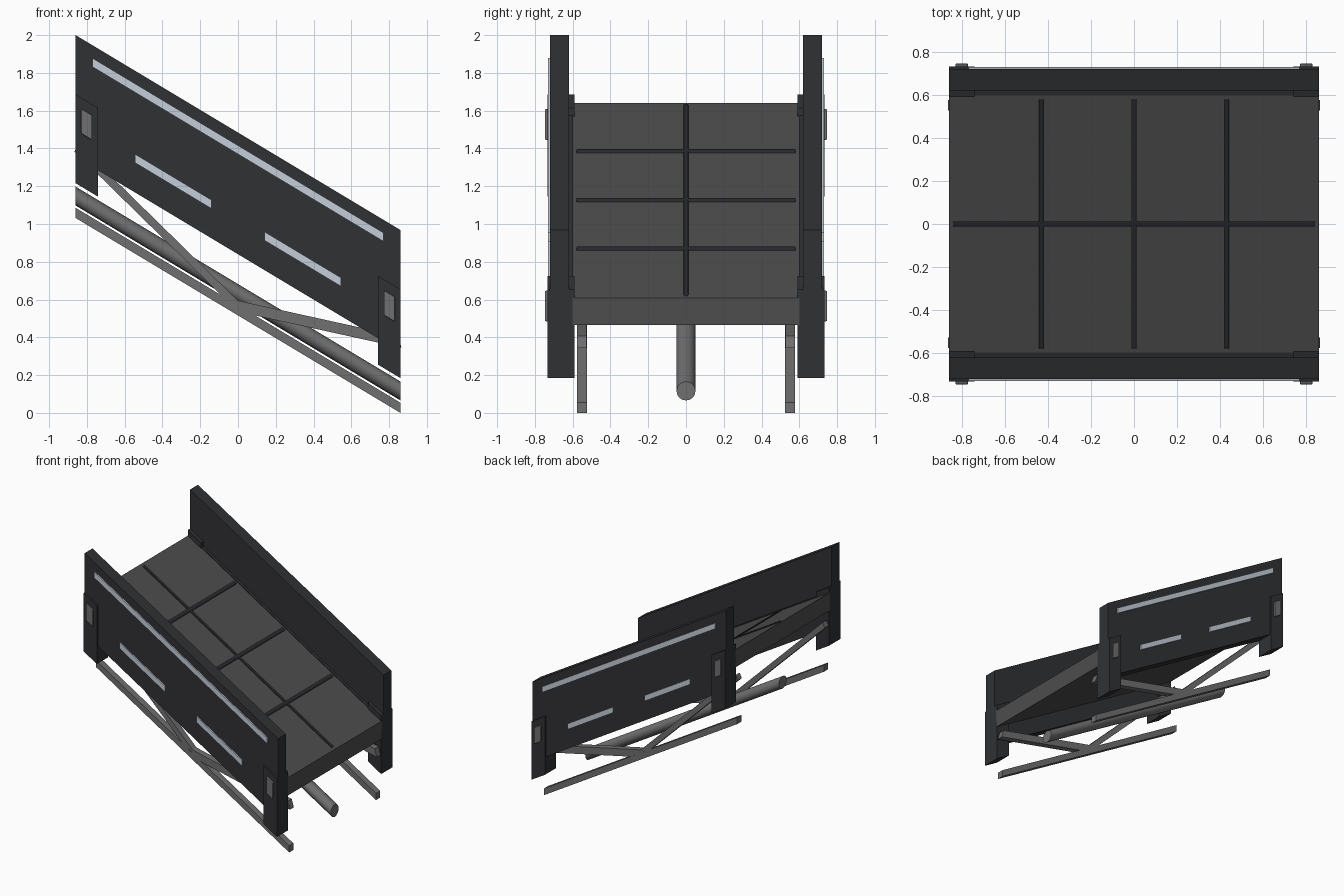
import bpy, bmesh, math
from mathutils import Matrix, Vector

if "Cube" in bpy.data.objects:
    bpy.data.objects.remove(bpy.data.objects["Cube"])

SLOPE = -0.6
# Everything is built level, then sheared down the slope along x
SHEAR = Matrix(((1, 0, 0, 0), (0, 1, 0, 0), (SLOPE, 0, 1, 0), (0, 0, 0, 1)))


def material(name, r, g, b):
    m = bpy.data.materials.new(name)
    m.diffuse_color = (r, g, b, 1)
    m.use_nodes = True
    m.node_tree.nodes["Principled BSDF"].inputs["Base Color"].default_value = m.diffuse_color
    return m


DARK = material("dark_panel", 0.03, 0.031, 0.034)
DECK = material("deck_grey", 0.075, 0.075, 0.077)
METAL = material("metal_grey", 0.16, 0.16, 0.16)
SEAM = material("seam_dark", 0.022, 0.023, 0.027)
LIGHT = material("light_strip", 0.55, 0.61, 0.69)


def finish(name, bm, mat):
    bmesh.ops.transform(bm, matrix=SHEAR, verts=bm.verts)
    bmesh.ops.recalc_face_normals(bm, faces=bm.faces)
    me = bpy.data.meshes.new(name)
    bm.to_mesh(me)
    bm.free()
    me.materials.append(mat)
    ob = bpy.data.objects.new(name, me)
    bpy.context.collection.objects.link(ob)
    return ob


def box(name, xs, ys, zs, mat, bevel=0.0):
    bm = bmesh.new()
    bmesh.ops.create_cube(bm, size=1)
    for v in bm.verts:
        v.co = Vector([(a + b) / 2 + c * (b - a) for (a, b), c in zip((xs, ys, zs), v.co)])
    if bevel:
        bmesh.ops.bevel(bm, geom=bm.edges[:], offset=bevel, segments=2,
                        profile=0.5, affect='EDGES')
    return finish(name, bm, mat)


def span(side, a, b):
    return tuple(sorted((side * a, side * b)))


# Walking deck with raised seams
box("deck", (-0.86, 0.86), (-0.6, 0.6), (0.98, 1.124), DECK)
box("long_seam", (-0.84, 0.84), (-0.012, 0.012), (1.116, 1.134), SEAM, 0.005)
for i, x in enumerate((-0.43, 0, 0.43)):
    box(f"cross_seam_{i + 1}", (x - 0.012, x + 0.012), (-0.58, 0.58),
        (1.116, 1.134), SEAM, 0.005)

for s, side in ((-1, "front"), (1, "back")):
    # Side wall and the skirt beneath it
    box(f"{side}_wall", (-0.86, 0.86), span(s, 0.62, 0.72), (1.13, 1.484), DARK)
    box(f"{side}_skirt", (-0.86, 0.86), span(s, 0.598, 0.72), (0.84, 1.13), DARK)
    # Light strips
    box(f"{side}_long_light", (-0.77, 0.77), span(s, 0.71, 0.73), (1.37, 1.416), LIGHT)
    # Lower rail
    box(f"{side}_rail", (-0.86, 0.86), span(s, 0.525, 0.578), (0.516, 0.57), METAL)
    for e, end in ((-1, "upper"), (1, "lower")):
        box(f"{side}_{end}_light", span(e, 0.14, 0.545), span(s, 0.71, 0.73),
            (0.997, 1.043), LIGHT)
        # End post and its plate
        box(f"{side}_{end}_post", span(e, 0.742, 0.86), span(s, 0.59, 0.733),
            (0.70, 1.17), DARK)
        box(f"{side}_{end}_plate", span(e, 0.772, 0.83), span(s, 0.72, 0.747),
            (0.98, 1.113), METAL, 0.006)
        # Diagonal brace from rail middle to post
        a, b = Vector((0, s * 0.552, 0.565)), Vector((e * 0.856, s * 0.552, 0.89))
        d = b - a
        bm = bmesh.new()
        bmesh.ops.create_cube(bm, size=1, matrix=Matrix.Translation((a + b) / 2)
                              @ Matrix.Rotation(-math.atan2(d.z, d.x), 4, 'Y')
                              @ Matrix.Diagonal((d.length, 0.05, 0.055, 1)))
        finish(f"{side}_{end}_brace", bm, METAL)

# Central pipe under the deck
bm = bmesh.new()
bmesh.ops.create_cone(bm, cap_ends=True, segments=16, radius1=0.05, radius2=0.05, depth=1.72,
                      matrix=Matrix.Translation((0, 0, 0.632)) @ Matrix.Rotation(math.pi / 2, 4, 'Y'))
pipe = finish("central_pipe", bm, METAL)
bpy.context.view_layer.objects.active = pipe
pipe.select_set(True)
bpy.ops.object.shade_smooth_by_angle(angle=math.radians(35))
